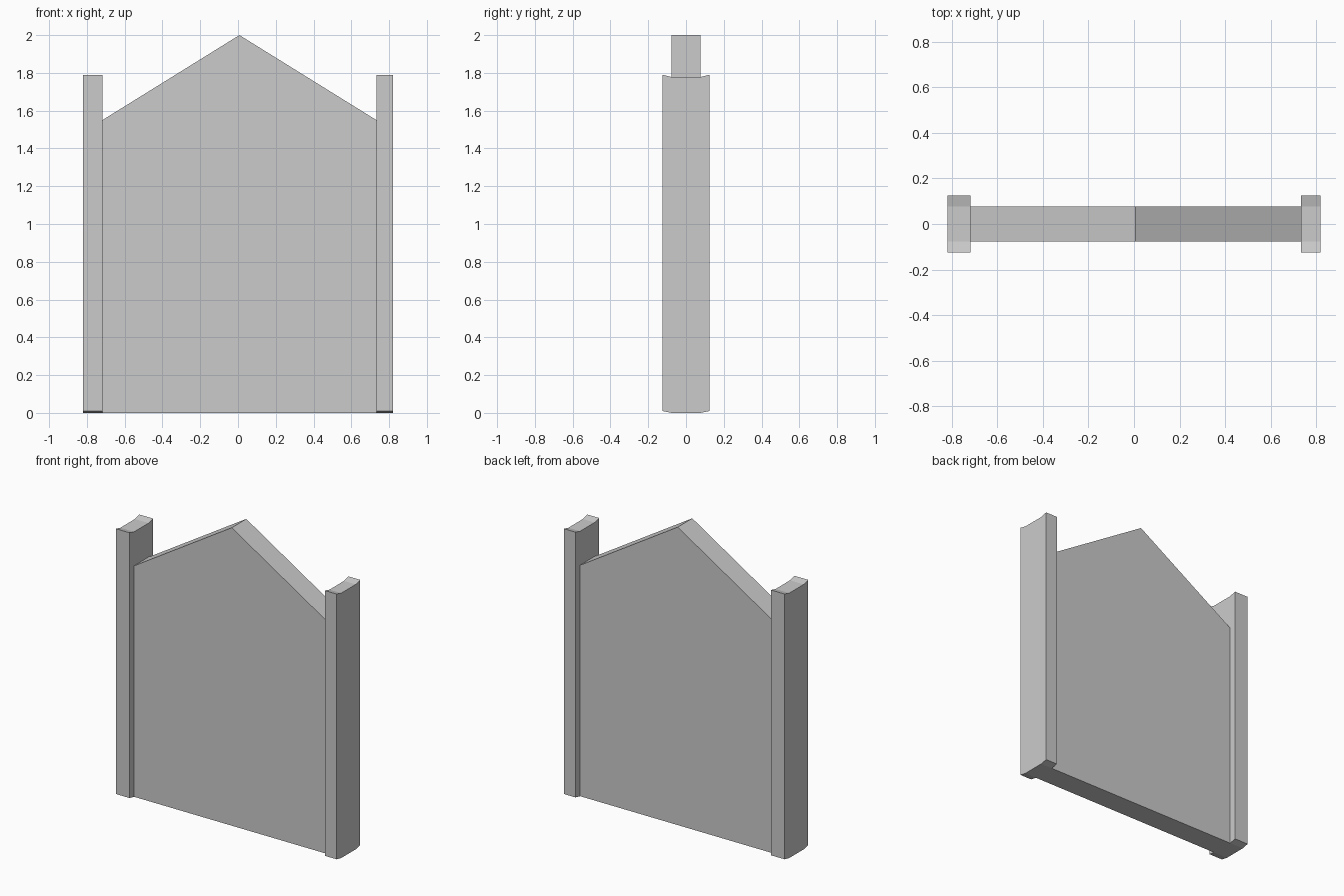
import bpy, bmesh

if "Cube" in bpy.data.objects:
    bpy.data.objects.remove(bpy.data.objects["Cube"])


def extrude_profile(name, points, direction):
    """Make a solid from a closed outline, swept along the direction."""
    bm = bmesh.new()
    face = bm.faces.new([bm.verts.new(p) for p in points])
    swept = bmesh.ops.extrude_face_region(bm, geom=[face])
    verts = [g for g in swept["geom"] if isinstance(g, bmesh.types.BMVert)]
    bmesh.ops.translate(bm, verts=verts, vec=direction)
    bmesh.ops.recalc_face_normals(bm, faces=bm.faces)
    mesh = bpy.data.meshes.new(name)
    bm.to_mesh(mesh)
    bm.free()
    obj = bpy.data.objects.new(name, mesh)
    bpy.context.collection.objects.link(obj)
    return obj


# Gabled panel
LEFT, RIGHT, HALF = -0.718, 0.733, 0.077
gable = [(LEFT, 0), (RIGHT, 0), (RIGHT, 1.55), ((LEFT + RIGHT) / 2, 2.0), (LEFT, 1.55)]
extrude_profile("gable_panel", [(x, -HALF, z) for x, z in gable], (0, 2 * HALF, 0))

# Side posts: dished top and chamfered foot, the left one slightly wider
post = [(-0.125, 0.01), (-HALF, 0), (HALF, 0), (0.125, 0.01),
        (0.125, 1.79), (HALF, 1.778), (-HALF, 1.778), (-0.125, 1.79)]
for name, x0, x1 in (("left_post", -0.82, LEFT), ("right_post", RIGHT, 0.82)):
    extrude_profile(name, [(x0, y, z) for y, z in post], (x1 - x0, 0, 0))
